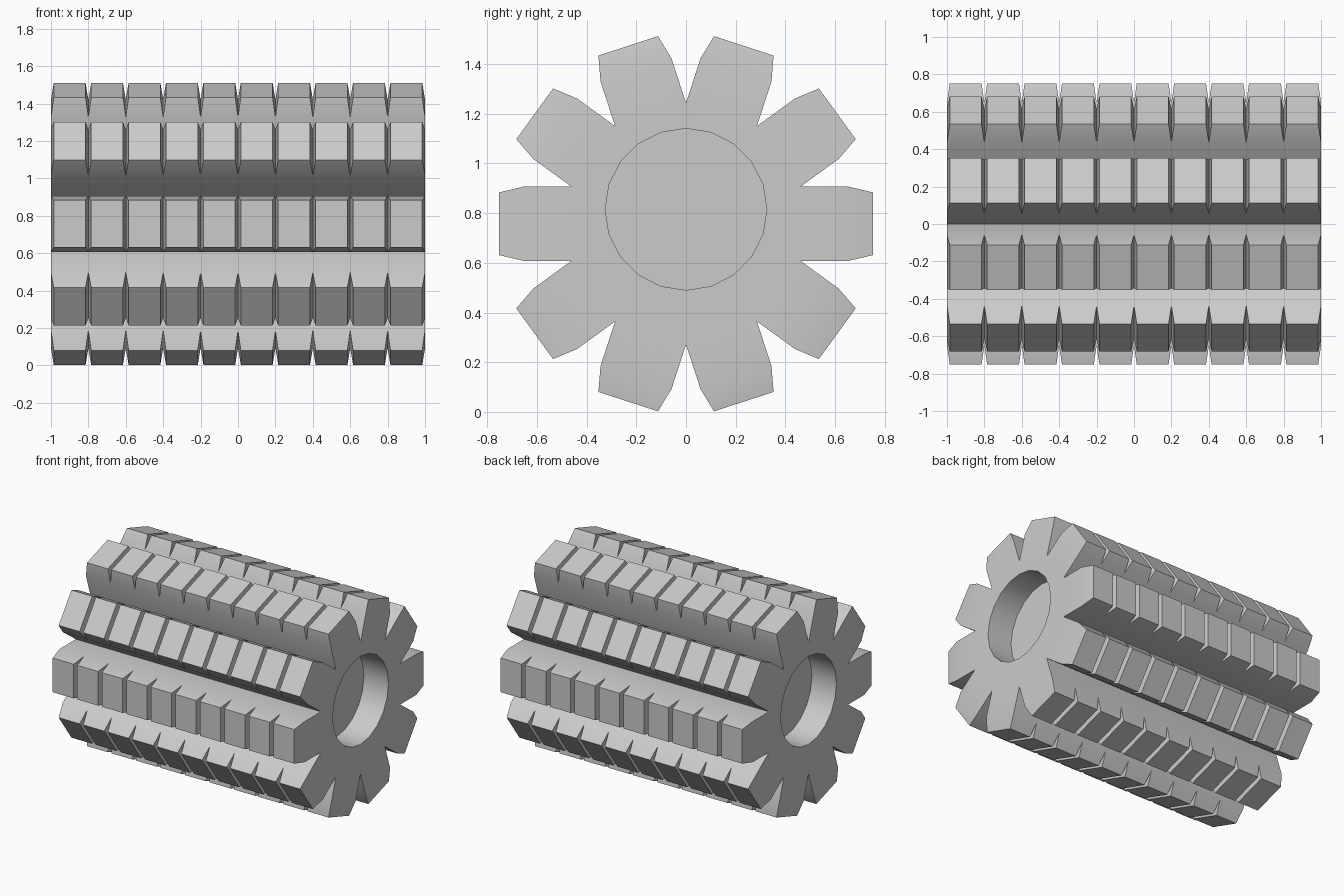
import bpy, bmesh, math
from mathutils import Vector

if "Cube" in bpy.data.objects:
    bpy.data.objects.remove(bpy.data.objects["Cube"], do_unlink=True)

TEETH, SEGMENTS, STEP = 10, 10, 0.2
CENTRE_Z = 0.757
HALF_W, BASE_R = 0.15, 0.65            # tooth half width, radius where tips start
TIP_W, TIP_R, TIP_INSET = 0.126, 0.752, 0.015
VALLEY_R = HALF_W / math.sin(math.pi / TEETH)
HOLE_R, HOLE_Z, HOLE_DEPTH, HOLE_SIDES = 0.325, 0.815, 0.2, 20

grey = bpy.data.materials.new("light grey")
grey.use_nodes = True
grey.diffuse_color = (0.6, 0.6, 0.6, 1)
grey.node_tree.nodes["Principled BSDF"].inputs["Base Color"].default_value = (0.6, 0.6, 0.6, 1)

bm = bmesh.new()


def point(x, angle, radius, side=0):
    """Vertex at a radius along a tooth direction, shifted sideways."""
    c, s = math.cos(angle), math.sin(angle)
    return bm.verts.new((x, radius * c - side * s, CENTRE_Z + radius * s + side * c))


# Toothed cross-section rings, repeated along the length
rings = []
for i in range(SEGMENTS + 1):
    ring = []
    for t in range(TEETH):
        a = t * math.tau / TEETH
        ring += [point(i * STEP - 1, a, BASE_R, -HALF_W),
                 point(i * STEP - 1, a, BASE_R, HALF_W),
                 point(i * STEP - 1, a + math.pi / TEETH, VALLEY_R)]
    rings.append(ring)

# Flanks, and a tapered tip on every tooth segment
for i in range(SEGMENTS):
    r0, r1 = rings[i], rings[i + 1]
    x0, x1 = i * STEP - 1 + TIP_INSET, (i + 1) * STEP - 1 - TIP_INSET
    for t in range(TEETH):
        k = 3 * t
        for j in (k + 1, k + 2):
            n = (j + 1) % len(r0)
            bm.faces.new((r0[j], r0[n], r1[n], r1[j]))
        a = t * math.tau / TEETH
        tip = [point(x0, a, TIP_R, -TIP_W), point(x0, a, TIP_R, TIP_W),
               point(x1, a, TIP_R, TIP_W), point(x1, a, TIP_R, -TIP_W)]
        base = [r0[k], r0[k + 1], r1[k + 1], r1[k]]
        bm.faces.new(tip)
        for j in range(4):
            n = (j + 1) % 4
            bm.faces.new((base[j], base[n], tip[n], tip[j]))

# End faces with a round blind recess
for ring, sign in ((rings[0], -1), (rings[-1], 1)):
    def circle(x):
        return [bm.verts.new((x, HOLE_R * math.sin(h * math.tau / HOLE_SIDES),
                              HOLE_Z + HOLE_R * math.cos(h * math.tau / HOLE_SIDES)))
                for h in range(HOLE_SIDES)]
    rim, floor = circle(sign), circle(sign * (1 - HOLE_DEPTH))
    for h in range(HOLE_SIDES):
        n = (h + 1) % HOLE_SIDES
        bm.faces.new((rim[h], rim[n], floor[n], floor[h]))
    bm.faces.new(floor)
    edges = []
    for loop in (ring, rim):
        for j, v in enumerate(loop):
            w = loop[(j + 1) % len(loop)]
            edges.append(bm.edges.get((v, w)) or bm.edges.new((v, w)))
    bmesh.ops.triangle_fill(bm, edges=edges, use_beauty=True, normal=Vector((sign, 0, 0)))

bmesh.ops.recalc_face_normals(bm, faces=bm.faces)
mesh = bpy.data.meshes.new("toothed_roller")
bm.to_mesh(mesh)
bm.free()
mesh.materials.append(grey)
roller = bpy.data.objects.new("toothed_roller", mesh)
bpy.context.collection.objects.link(roller)

# Smooth shading with sharp edges kept
bpy.ops.object.select_all(action='DESELECT')
roller.select_set(True)
bpy.context.view_layer.objects.active = roller
bpy.ops.object.shade_smooth_by_angle(angle=math.radians(30))
